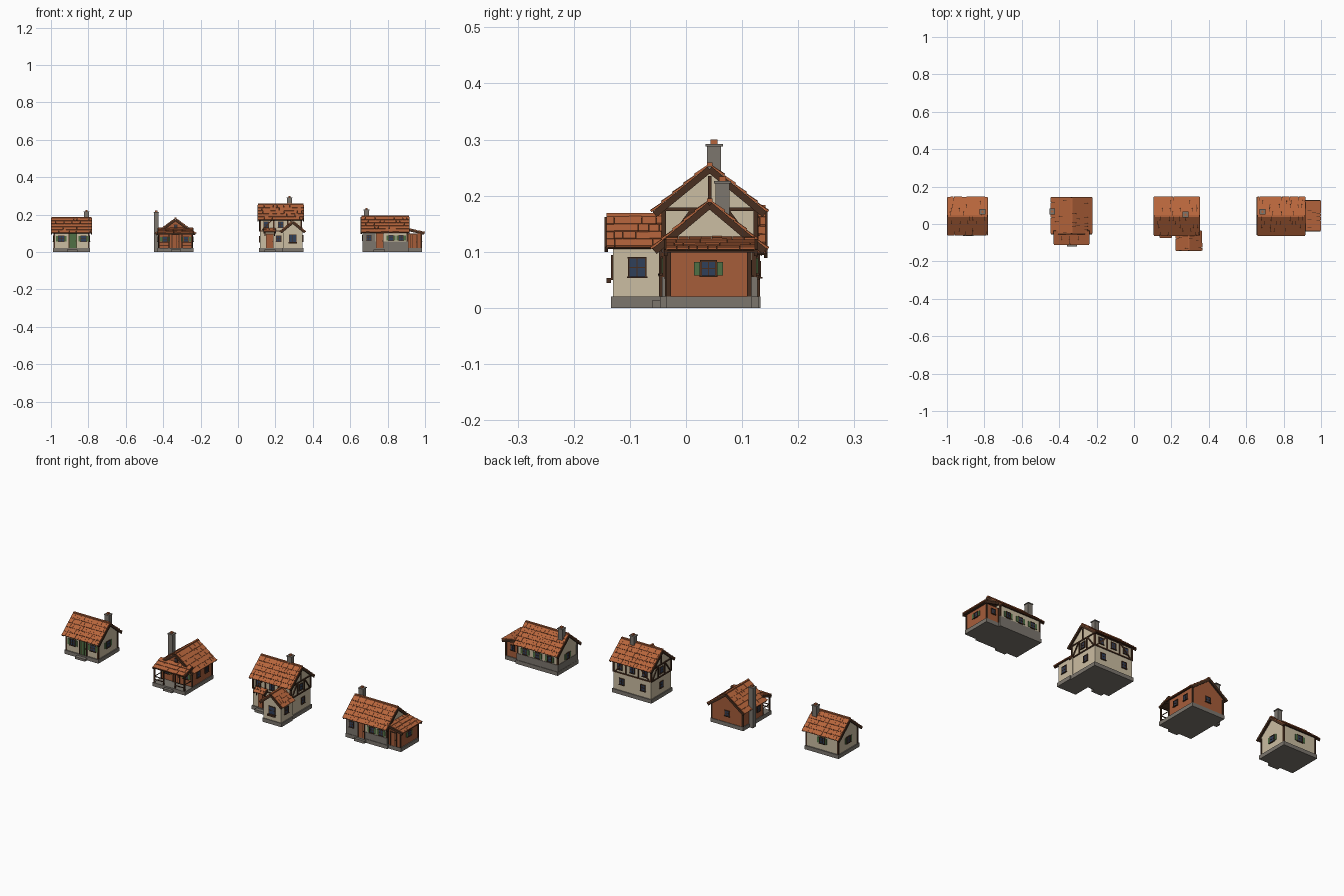
import bpy, bmesh, math, random
from mathutils import Matrix, Vector

random.seed(4)
if "Cube" in bpy.data.objects:
    bpy.data.objects.remove(bpy.data.objects["Cube"])

COLOURS = {"roof_tile": (0.47, 0.13, 0.045), "plaster": (0.60, 0.51, 0.36), "stone": (0.20, 0.18, 0.155),
           "wood_planks": (0.38, 0.11, 0.042), "dark_timber": (0.065, 0.028, 0.014),
           "green_paint": (0.08, 0.16, 0.06), "window_glass": (0.03, 0.05, 0.10)}
NAMES = list(COLOURS)
TILE, PLASTER, STONE, WOOD, DARK, GREEN, GLASS = range(7)
MATS = []
for name, rgb in COLOURS.items():
    m = bpy.data.materials.new(name)
    m.use_nodes = True
    m.diffuse_color = (*rgb, 1)
    m.node_tree.nodes["Principled BSDF"].inputs["Base Color"].default_value = (*rgb, 1)
    MATS.append(m)


def finish(name, bm):
    mesh = bpy.data.meshes.new(name)
    for m in MATS:
        mesh.materials.append(m)
    bmesh.ops.recalc_face_normals(bm, faces=bm.faces)
    bm.to_mesh(mesh)
    bm.free()
    bpy.context.collection.objects.link(bpy.data.objects.new(name, mesh))


# A part made of boxes: (x0, x1, y0, y1, z0, z1, material, optional local matrix)
def boxes(name, frame, pieces):
    bm = bmesh.new()
    for x0, x1, y0, y1, z0, z1, mat, *local in pieces:
        mid = Matrix.Translation(((x0 + x1) / 2, (y0 + y1) / 2, (z0 + z1) / 2))
        size = Matrix.Diagonal((x1 - x0, y1 - y0, z1 - z0, 1))
        place = frame @ (local[0] if local else Matrix()) @ mid @ size
        made = bmesh.ops.create_cube(bm, size=1, matrix=place)["verts"]
        for f in {f for v in made for f in v.link_faces}:
            f.material_index = mat
    finish(name, bm)


def at(x, y, z=0, turn=0):
    return Matrix.Translation((x, y, z)) @ Matrix.Rotation(math.radians(turn), 4, 'Z')


# Wall block with gable ends; the ridge runs along local x
def gabled(name, frame, length, half, z0, ridge, slope, mat):
    top = ridge - slope * half
    profile = [(-half, z0), (half, z0), (half, top), (0, ridge), (-half, top)]
    bm = bmesh.new()
    verts = [bm.verts.new(frame @ Vector((-length / 2, y, z))) for y, z in profile]
    face = bm.faces.new(verts)
    side = bmesh.ops.extrude_face_region(bm, geom=[face])["geom"]
    shift = frame.to_3x3() @ Vector((length, 0, 0))
    bmesh.ops.translate(bm, vec=shift, verts=[v for v in side if isinstance(v, bmesh.types.BMVert)])
    for f in bm.faces:
        f.material_index = mat
    finish(name, bm)


# One tiled slope descending towards local -y from the frame origin
def slope_roof(name, frame, length, run, drop, courses):
    reach, tilt = math.hypot(run, drop), math.atan2(drop, run)
    plane = frame @ Matrix.Rotation(tilt, 4, 'X')
    h = length / 2
    parts = [(-h + 0.002, h - 0.002, -reach + 0.002, 0, 0, 0.004, DARK)]
    for s in (-1, 1):
        parts.append((s * h - 0.003, s * h + 0.003, -reach, 0, -0.006, 0.006, DARK))
    step = reach / courses
    for i in range(courses):
        local = Matrix.Translation((0, -i * step, 0.004)) @ Matrix.Rotation(-0.1, 4, 'X')
        x = -h
        while x < h - 0.001:
            end = min(h, x + random.uniform(0.014, 0.026))
            parts.append((x, end - 0.0006, -step - 0.002, 0, 0, 0.0035 + random.uniform(0, 0.0012), TILE, local))
            x = end
    boxes(name, plane, parts)


def gable_roof(name, frame, length, half, ridge, slope, courses=5):
    for tag, turn in (("front", 0), ("back", 180)):
        slope_roof(name + "_" + tag, frame @ at(0, 0, ridge, turn), length, half, half * slope, courses)
    h = length / 2
    boxes(name + "_ridge_cap", frame, [(-h, h, -0.005, 0.005, ridge + 0.005, ridge + 0.012, TILE)])


# Wall fittings: the frame origin lies on the wall, local -y points outwards
def window(name, frame, w=0.026, h=0.026, shutters=True):
    a, b = w / 2, h / 2
    parts = [(-a, a, -0.002, 0.001, -b, b, GLASS),
             (-0.001, 0.001, -0.003, 0, -b, b, DARK), (-a, a, -0.003, 0, -0.001, 0.001, DARK),
             (-a - 0.003, a + 0.003, -0.006, 0, -b - 0.003, -b, DARK),
             (-a - 0.002, a + 0.002, -0.004, 0, b, b + 0.003, DARK)]
    for s in (-1, 1):
        parts.append((s * a - 0.0015, s * a + 0.0015, -0.004, 0, -b, b, DARK))
        if shutters:
            c = s * (a + 0.0075)
            parts.append((c - 0.0055, c + 0.0055, -0.003, 0, -b, b, GREEN))
    boxes(name, frame, parts)


def door(name, frame, mat, w=0.036, h=0.072):
    a = w / 2
    parts = [(-a, a, -0.003, 0.001, 0, h, mat), (-a - 0.003, a + 0.003, -0.005, 0, h, h + 0.004, DARK),
             (a - 0.006, a - 0.003, -0.006, 0, h * 0.45, h * 0.5, DARK)]
    parts += [(s * a - 0.002, s * a + 0.002, -0.005, 0, 0, h, DARK) for s in (-1, 1)]
    parts += [(x - 0.0005, x + 0.0005, -0.0035, 0, 0, h, DARK) for x in (-a / 3, a / 3)]
    boxes(name, frame, parts)


def timbers(name, frame, lines, w=0.006):
    parts = []
    for x0, z0, x1, z1 in lines:
        local = Matrix.Translation((x0, 0, z0)) @ Matrix.Rotation(-math.atan2(z1 - z0, x1 - x0), 4, 'Y')
        parts.append((0, math.hypot(x1 - x0, z1 - z0), -0.004, 0.001, -w / 2, w / 2, DARK, local))
    boxes(name, frame, parts)


def corner_posts(name, frame, hx, hy, z0, z1, mat=DARK):
    boxes(name, frame, [(sx * hx - 0.004, sx * hx + 0.004, sy * hy - 0.004, sy * hy + 0.004, z0, z1, mat)
                        for sx in (-1, 1) for sy in (-1, 1)])


def chimney(name, x, y, z0, top, r=0.0125):
    boxes(name, at(x, y), [(-r, r, -r, r, z0, top - 0.004, STONE),
                           (-r - 0.003, r + 0.003, -r - 0.003, r + 0.003, top - 0.004, top, STONE),
                           (-0.006, 0.006, -0.006, 0.006, top, top + 0.008, TILE)])


def slab(name, x0, x1, y0, y1, z1, mat=STONE, z0=0):
    boxes(name, Matrix(), [(x0, x1, y0, y1, z0, z1, mat)])


# Small plaster cottage
c = at(-0.89, 0.042)
slab("cottage_foundation", -0.99, -0.79, -0.046, 0.13, 0.02)
gabled("cottage_walls", c, 0.19, 0.082, 0.02, 0.176, 0.82, PLASTER)
gable_roof("cottage_roof", c, 0.214, 0.096, 0.176, 0.82)
corner_posts("cottage_corner_posts", c, 0.093, 0.08, 0.02, 0.106)
chimney("cottage_chimney", -0.81, 0.065, 0.12, 0.217)
slab("cottage_step", -0.915, -0.857, -0.065, -0.045, 0.012)
door("cottage_door", at(-0.883, -0.04, 0.02), GREEN, 0.042, 0.08)
for i, (x, y, t) in enumerate([(-0.945, -0.04, 0), (-0.826, -0.04, 0), (-0.89, 0.124, 180),
                               (-0.795, 0.042, 90), (-0.985, 0.042, 270)]):
    window("cottage_window_%d" % i, at(x, y, 0.07, t), 0.03, 0.03)

# Timber cabin with a front porch; its ridge runs front to back
c = at(-0.334, 0.045, 0, 90)
slab("cabin_foundation", -0.43, -0.238, -0.043, 0.133, 0.02)
gabled("cabin_walls", c, 0.17, 0.092, 0.02, 0.171, 0.74, WOOD)
gable_roof("cabin_roof", c, 0.194, 0.105, 0.171, 0.74)
corner_posts("cabin_corner_posts", c, 0.083, 0.09, 0.02, 0.1)
chimney("cabin_chimney", -0.437, 0.067, 0, 0.214)
slab("porch_floor", -0.43, -0.238, -0.105, -0.043, 0.02)
slab("porch_step", -0.358, -0.305, -0.12, -0.105, 0.012)
slope_roof("porch_roof", at(-0.334, -0.036, 0.122), 0.186, 0.07, 0.026, 3)
rails = [(x - 0.003, x + 0.003, -0.102, -0.096, 0.02, 0.103, DARK) for x in (-0.422, -0.368, -0.3, -0.246)]
rails += [(x, x + 0.054, -0.101, -0.098, z, z + 0.004, DARK) for x in (-0.422, -0.3) for z in (0.034, 0.05)]
rails += [(x - 0.001, x + 0.001, -0.1, -0.045, 0.05, 0.054, DARK) for x in (-0.422, -0.246)]
rails.append((-0.425, -0.243, -0.103, -0.096, 0.094, 0.1, DARK))
boxes("porch_posts", Matrix(), rails)
door("cabin_door", at(-0.334, -0.04, 0.02), WOOD, 0.038, 0.072)
window("gable_vent", at(-0.334, -0.04, 0.138), 0.016, 0.014, False)
for i, (x, y, t) in enumerate([(-0.39, -0.04, 0), (-0.278, -0.04, 0), (-0.334, 0.13, 180),
                               (-0.242, 0.01, 90), (-0.242, 0.08, 90), (-0.426, 0.0, 270)]):
    window("cabin_window_%d" % i, at(x, y, 0.068, t), shutters=i < 2)

# Two storey half-timbered house
c = at(0.2285, 0.042)
slab("townhouse_foundation", 0.113, 0.345, -0.046, 0.13, 0.02)
gabled("townhouse_walls", c, 0.222, 0.083, 0.02, 0.247, 0.82, PLASTER)
gable_roof("townhouse_roof", c, 0.243, 0.098, 0.247, 0.82)
corner_posts("townhouse_corner_posts", c, 0.11, 0.082, 0.11, 0.177)
chimney("townhouse_chimney", 0.275, 0.05, 0.2, 0.292)
for tag, x, y, turn, h in (("front", 0.2285, -0.041, 0, 0.11), ("back", 0.2285, 0.125, 180, 0.11),
                           ("right", 0.3395, 0.042, 90, 0.082), ("left", 0.1175, 0.042, 270, 0.082)):
    q = h * 0.34
    lines = [(-h, 0.113, h, 0.113), (-h, 0.176, h, 0.176)]
    for s in (-1, 1):
        lines += [(s * q, 0.113, s * q, 0.178), (s * q * 1.1, 0.176, s * h * 0.9, 0.117)]
    if turn in (90, 270):
        lines.append((0, 0.178, 0, 0.235))
    timbers("timbers_" + tag, at(x, y, 0, turn), lines)
    window("upper_window_" + tag, at(x, y, 0.146, turn), 0.026, 0.03, False)
for i, (x, y, z, t) in enumerate([(0.15, -0.041, 0.146, 0), (0.217, -0.041, 0.07, 0), (0.155, 0.125, 0.146, 180),
                                  (0.302, 0.125, 0.146, 180), (0.165, 0.125, 0.068, 180), (0.29, 0.125, 0.068, 180),
                                  (0.1175, 0.042, 0.068, 270), (0.3395, 0.06, 0.068, 90)]):
    window("townhouse_window_%d" % i, at(x, y, z, t), 0.026, 0.03, False)
door("townhouse_door", at(0.17, -0.041, 0.02), WOOD, 0.038, 0.074)
slab("townhouse_step", 0.142, 0.2, -0.066, -0.045, 0.014)
slope_roof("door_canopy", at(0.17, -0.036, 0.122), 0.062, 0.032, 0.018, 2)
timbers("canopy_brackets", at(0.17, -0.05), [(s * 0.025, 0.085, s * 0.025, 0.108) for s in (-1, 1)], 0.004)

# Front wing of the two storey house
c = at(0.293, -0.08, 0, 90)
slab("wing_foundation", 0.238, 0.35, -0.134, -0.04, 0.02)
gabled("wing_walls", c, 0.1, 0.052, 0.02, 0.157, 0.83, PLASTER)
gable_roof("wing_roof", at(0.293, -0.09, 0, 90), 0.104, 0.064, 0.157, 0.83, 4)
window("wing_front_window", at(0.293, -0.13, 0.072), 0.036, 0.038, False)
window("wing_right_window", at(0.345, -0.087, 0.072, 90), 0.03, 0.032, False)
boxes("flower_box", at(0.293, -0.136, 0.047), [(-0.022, 0.022, -0.006, 0.002, -0.003, 0.006, DARK)])

# Long cottage with a stone skirt
c = at(0.787, 0.042)
slab("long_foundation", 0.665, 0.912, -0.046, 0.13, 0.02)
gabled("long_walls", c, 0.238, 0.082, 0.02, 0.183, 0.84, PLASTER)
slab("stone_skirt", 0.666, 0.909, -0.043, 0.127, 0.055, z0=0.02)
slab("stone_front_bay", 0.666, 0.735, -0.044, -0.03, 0.106, z0=0.02)
gable_roof("long_roof", c, 0.256, 0.098, 0.183, 0.84)
corner_posts("long_corner_posts", c, 0.117, 0.08, 0.055, 0.112)
chimney("long_chimney", 0.687, 0.065, 0.12, 0.226)
slab("long_step", 0.725, 0.785, -0.06, -0.045, 0.014)
door("long_door", at(0.758, -0.043, 0.02), WOOD, 0.038, 0.08)
for i, (x, y, t) in enumerate([(0.7, -0.044, 0), (0.818, -0.041, 0), (0.872, -0.041, 0), (0.715, 0.125, 180),
                               (0.787, 0.125, 180), (0.86, 0.125, 180), (0.668, 0.042, 270)]):
    window("long_window_%d" % i, at(x, y, 0.075, t), 0.024, 0.028, i != 0)

# Plank annex on the end of the long cottage
slab("annex_foundation", 0.905, 0.985, -0.036, 0.118, 0.02)
slab("annex_walls", 0.9, 0.98, -0.032, 0.114, 0.1, WOOD, 0.02)
corner_posts("annex_posts", at(0.943, 0.041), 0.036, 0.072, 0.02, 0.1)
slope_roof("annex_roof", at(0.9, 0.044, 0.12, 90), 0.16, 0.096, 0.022, 4)
door("annex_door", at(0.94, -0.032, 0.02), WOOD, 0.034, 0.07)
window("annex_window", at(0.98, 0.04, 0.07, 90), 0.026, 0.024)
window("annex_back_window", at(0.94, 0.114, 0.07, 180), 0.022, 0.024, False)
